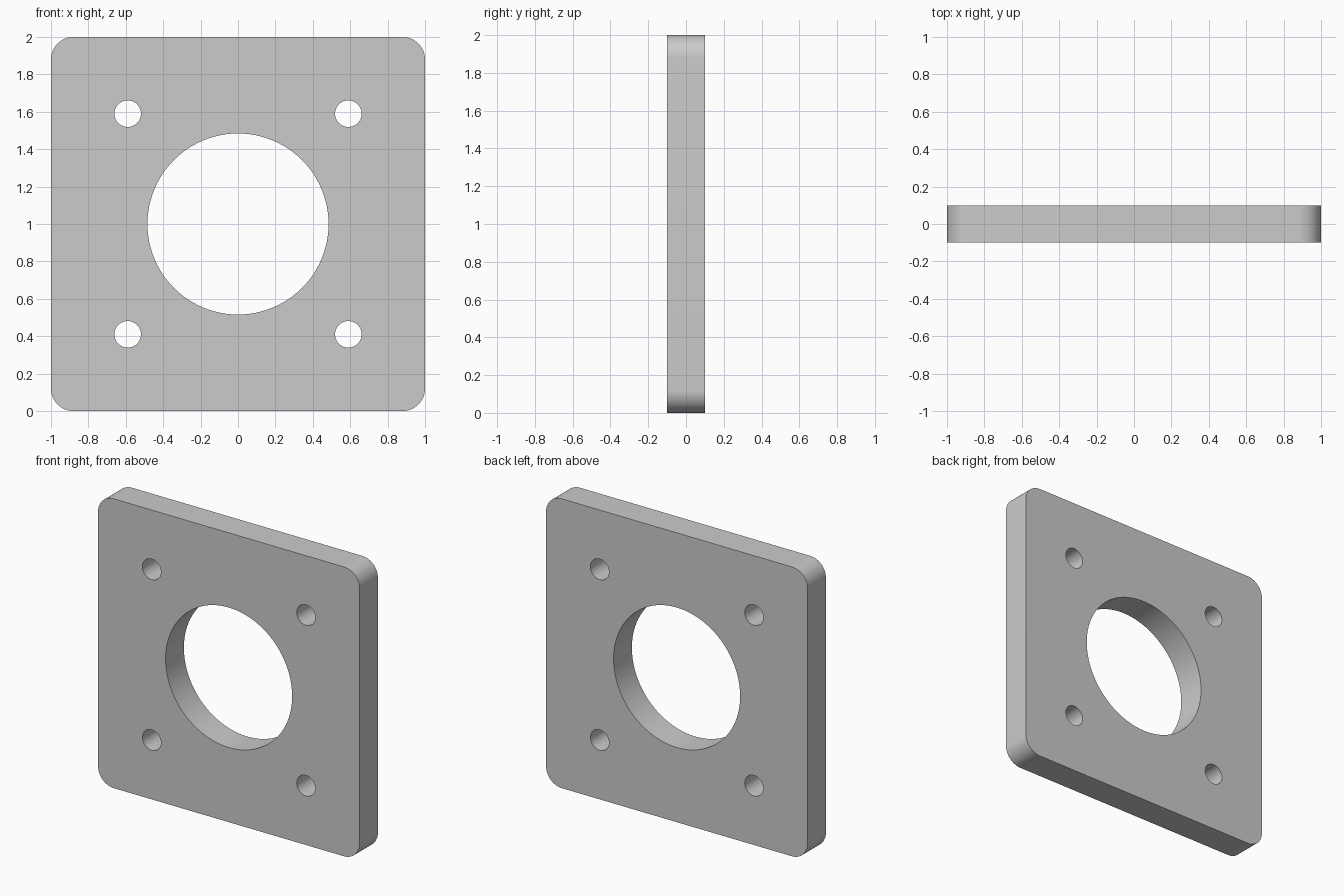
import bpy, bmesh
from math import sin, cos, pi

if "Cube" in bpy.data.objects:
    bpy.data.objects.remove(bpy.data.objects["Cube"])

HALF, CORNER, THICK = 1.0, 0.12, 0.2


def arc(cx, cy, r, start, sweep, n):
    return [(cx + r * cos(start + sweep * i / n), cy + r * sin(start + sweep * i / n))
            for i in range(n + 1)]


def add_loop(curve, pts):
    s = curve.splines.new('POLY')
    s.points.add(len(pts) - 1)
    for p, (x, y) in zip(s.points, pts):
        p.co = (x, y, 0, 1)
    s.use_cyclic_u = True


def circle(cx, cy, r, n):
    return arc(cx, cy, r, 0, 2 * pi, n)[:-1]


profile = bpy.data.curves.new("mounting_plate", 'CURVE')
profile.dimensions = '2D'
profile.fill_mode = 'BOTH'
profile.extrude = THICK / 2

# Rounded square outline
c = HALF - CORNER
outline = []
for i, (sx, sy) in enumerate([(1, 1), (-1, 1), (-1, -1), (1, -1)]):
    outline += arc(sx * c, sy * c, CORNER, i * pi / 2, pi / 2, 16)
add_loop(profile, outline)

# Large centre bore and four bolt holes
add_loop(profile, circle(0, 0, 0.484, 96))
for sx in (-1, 1):
    for sy in (-1, 1):
        add_loop(profile, circle(sx * 0.59, sy * 0.59, 0.071, 40))

# Stand the plate upright and turn it into a clean mesh
plate = bpy.data.objects.new("mounting_plate", profile)
bpy.context.collection.objects.link(plate)
plate.location.z = HALF
plate.rotation_euler.x = pi / 2
bpy.context.view_layer.objects.active = plate
plate.select_set(True)
bpy.ops.object.convert(target='MESH')
bm = bmesh.new()
bm.from_mesh(plate.data)
bmesh.ops.remove_doubles(bm, verts=bm.verts, dist=1e-4)
bmesh.ops.recalc_face_normals(bm, faces=bm.faces)
bm.to_mesh(plate.data)
bm.free()
bpy.ops.object.shade_smooth_by_angle()
